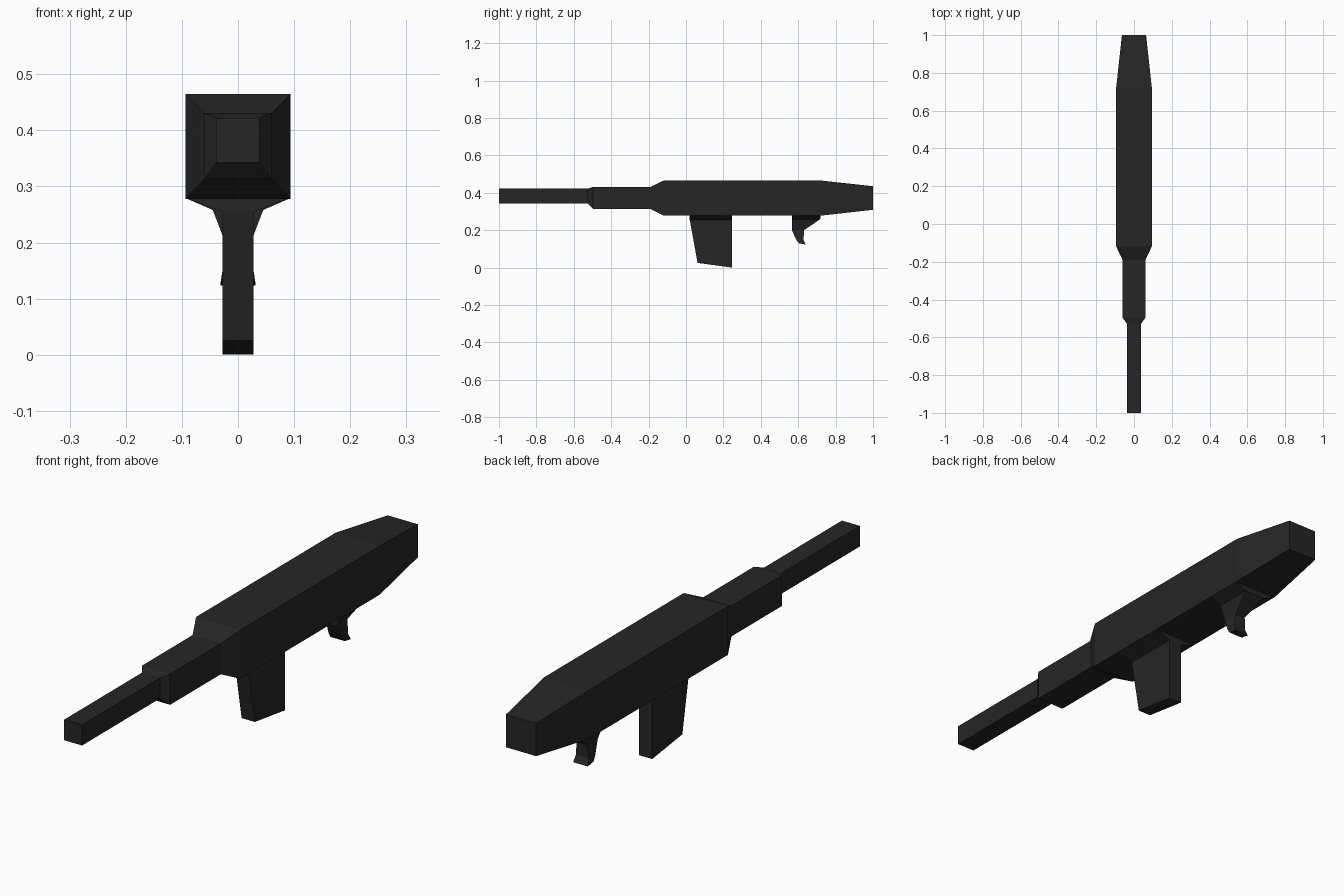
import bpy, bmesh

if "Cube" in bpy.data.objects:
    bpy.data.objects.remove(bpy.data.objects["Cube"])

black = bpy.data.materials.new("matte_black")
black.diffuse_color = (0.019, 0.019, 0.019, 1)
black.use_nodes = True
black.node_tree.nodes["Principled BSDF"].inputs["Base Color"].default_value = black.diffuse_color


def loft(name, rings):
    """Join four-cornered rings into a closed flat-shaded solid."""
    bm = bmesh.new()
    loops = [[bm.verts.new(p) for p in ring] for ring in rings]
    for a, b in zip(loops, loops[1:]):
        for i in range(4):
            j = (i + 1) % 4
            bm.faces.new((a[i], a[j], b[j], b[i]))
    bm.faces.new(loops[0])
    bm.faces.new(loops[-1])
    bmesh.ops.recalc_face_normals(bm, faces=bm.faces)
    mesh = bpy.data.meshes.new(name)
    bm.to_mesh(mesh)
    bm.free()
    mesh.materials.append(black)
    obj = bpy.data.objects.new(name, mesh)
    bpy.context.collection.objects.link(obj)
    return obj


def square(y, r, z0, z1):
    return [(-r, y, z0), (r, y, z0), (r, y, z1), (-r, y, z1)]


def level(yf, zf, yr, zr, w):
    return [(-w, yf, zf), (w, yf, zf), (w, yr, zr), (-w, yr, zr)]


# Barrel, handguard and receiver: one stepped square tube
loft("barrel_and_body", [square(*s) for s in [
    (-1.0, 0.038, 0.345, 0.424),
    (-0.527, 0.038, 0.345, 0.424),
    (-0.497, 0.06, 0.315, 0.433),
    (-0.19, 0.06, 0.315, 0.433),
    (-0.12, 0.094, 0.28, 0.467),
    (0.725, 0.094, 0.28, 0.467),
    (1.0, 0.064, 0.311, 0.437)]])

# Magazine with a flared top
loft("magazine", [level(*s) for s in [
    (0.02, 0.281, 0.245, 0.281, 0.093),
    (0.02, 0.257, 0.245, 0.257, 0.028),
    (0.062, 0.027, 0.245, 0.002, 0.028)]])

# Small hooked grip with a flared top
loft("grip", [level(*s) for s in [
    (0.567, 0.281, 0.72, 0.281, 0.093),
    (0.567, 0.26, 0.717, 0.26, 0.045),
    (0.567, 0.2, 0.632, 0.203, 0.022),
    (0.59, 0.15, 0.628, 0.15, 0.028),
    (0.604, 0.131, 0.64, 0.125, 0.031)]])

# Stand the model exactly on the ground
for o in bpy.data.objects:
    o.location.z = -0.002
